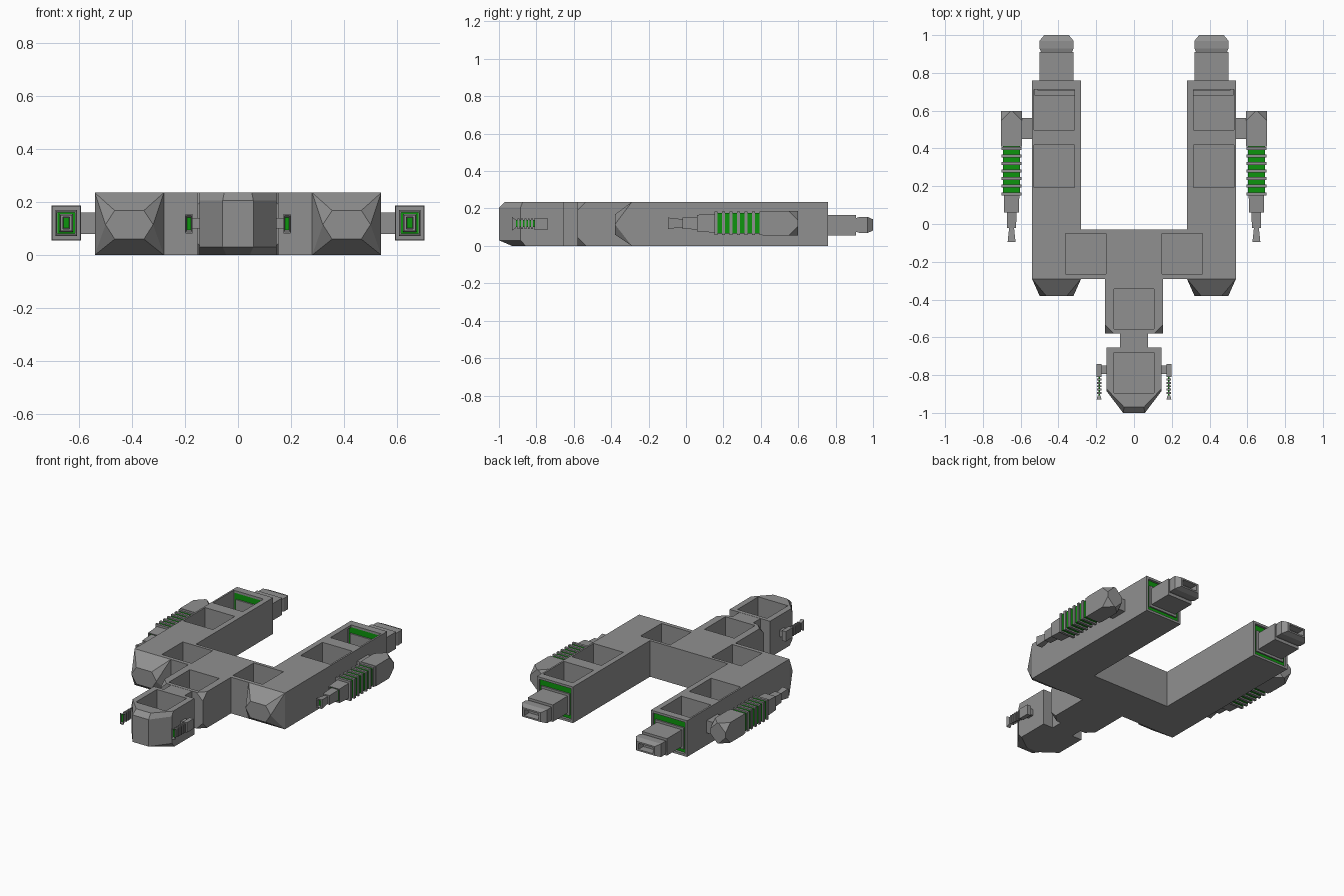
import bpy, bmesh

if "Cube" in bpy.data.objects:
    bpy.data.objects.remove(bpy.data.objects["Cube"])


def make_mat(name, col):
    m = bpy.data.materials.new(name)
    m.diffuse_color = (*col, 1)
    m.use_nodes = True
    m.node_tree.nodes["Principled BSDF"].inputs["Base Color"].default_value = m.diffuse_color
    return m


green = make_mat("green_glow", (0.004, 0.3, 0.004))
grey = make_mat("dark_grey", (0.28, 0.28, 0.28))
ZC = 0.118  # mid height of the hull


def finish(bm, name, mirror=False, mat=None):
    bmesh.ops.recalc_face_normals(bm, faces=bm.faces)
    me = bpy.data.meshes.new(name)
    bm.to_mesh(me)
    bm.free()
    ob = bpy.data.objects.new(name, me)
    bpy.context.collection.objects.link(ob)
    me.materials.append(mat or grey)
    if mirror:
        ob.modifiers.new("mirror", 'MIRROR').use_mirror_merge = False
    return ob


def add_box(bm, x0, x1, y0, y1, z0, z1):
    vs = bmesh.ops.create_cube(bm, size=1)['verts']
    for v in vs:
        v.co = ((x0 + x1) / 2 + v.co.x * (x1 - x0), (y0 + y1) / 2 + v.co.y * (y1 - y0),
                (z0 + z1) / 2 + v.co.z * (z1 - z0))
    return vs


def boxes(name, items, mirror=True, mat=None):
    bm = bmesh.new()
    for b in items:
        add_box(bm, *b)
    return finish(bm, name, mirror, mat)


def corner_box(name, dims, test, offset, mirror):
    """Box whose chosen corners are cut off."""
    bm = bmesh.new()
    vs = [v for v in add_box(bm, *dims) if test(v.co)]
    bmesh.ops.bevel(bm, geom=vs, offset=offset, segments=1, affect='VERTICES')
    return finish(bm, name, mirror)


def loft(name, rings, mirror=False, mat=None):
    """Skin closed rings of equal point count and cap both ends."""
    bm = bmesh.new()
    rows = [[bm.verts.new(p) for p in r] for r in rings]
    n = len(rows[0])
    for a, b in zip(rows, rows[1:]):
        for i in range(n):
            j = (i + 1) % n
            bm.faces.new((a[i], a[j], b[j], b[i]))
    bm.faces.new(rows[0])
    bm.faces.new(rows[-1])
    return finish(bm, name, mirror, mat)


def rect(xc, y, hx, hz, zc=ZC):
    return [(xc - hx, y, zc - hz), (xc + hx, y, zc - hz), (xc + hx, y, zc + hz), (xc - hx, y, zc + hz)]


def cut(ob, items):
    cutter = boxes("cutter", items, mirror=False)
    cutter.hide_render = True
    m = ob.modifiers.new("cut", 'BOOLEAN')
    m.operation, m.solver, m.object = 'DIFFERENCE', 'EXACT', cutter
    bpy.context.view_layer.objects.active = ob
    bpy.ops.object.modifier_apply(modifier=m.name)
    bpy.data.objects.remove(cutter)


def pit(xc, yc, hy=0.107):
    return (xc - 0.107, xc + 0.107, yc - hy, yc + hy, 0.03, 0.3)


# U-shaped main hull: two arms and a cross bar, with open top bays
half = [(0.54, -0.29), (0.54, 0.76), (0.28, 0.76), (0.28, -0.03)]
plan = half + [(-x, y) for x, y in reversed(half)]
hull = loft("main_hull", [[(x, y, z) for x, y in plan] for z in (0, 0.235)])
cut(hull, [pit(s * 0.422, y, h) for s in (-1, 1) for y, h in ((0.605, 0.107), (0.305, 0.112))]
    + [pit(s * 0.255, -0.157) for s in (-1, 1)])
cut(hull, [(min(s * 0.295, s * 0.525), max(s * 0.295, s * 0.525), 0.68, 0.8, 0.015, 0.22) for s in (-1, 1)])

# faceted noses on the arms
bm = bmesh.new()
pts = [(0.41 + a * 0.13, -0.29, z) for a in (-1, 1) for z in (0, 0.235)]
pts += [(0.41 + a * 0.09, -0.38, 0.115) for a in (-1, 1)]
pts += [(0.41 + a * 0.055, -0.38, z) for a in (-1, 1) for z in (0.06, 0.168)]
for p in pts:
    bm.verts.new(p)
bmesh.ops.convex_hull(bm, input=bm.verts)
finish(bm, "arm_nose", True)

# neck block with clipped front corners, and link to the head
neck = corner_box("neck", (-0.153, 0.153, -0.58, -0.29, 0, 0.235), lambda c: c.y < -0.5, 0.045, False)
cut(neck, [pit(0, -0.45)])
boxes("neck_link", [(-0.075, 0.075, -0.66, -0.575, 0.0, 0.234)], mirror=False)


# head: six-sided plan with chamfered front rims
def head_ring(z, i):
    h = [(0.145, -0.655), (0.145, -0.885 + i * 0.4), (0.058 - i * 0.2, -1.0 + i)]
    return [(x, y, z) for x, y in h] + [(-x, y, z) for x, y in reversed(h)]


head = loft("head", [head_ring(0, 0.07), head_ring(0.03, 0), head_ring(0.205, 0), head_ring(0.235, 0.03)])
cut(head, [pit(0, -0.787)])

# rear engines: collar, green seal, body and hollow nozzle
E = 0.41
loft("engine_collar", [rect(E, 0.708, 0.102, 0.07, 0.11), rect(E, 0.757, 0.102, 0.07, 0.11)], True)
loft("engine_seal", [rect(E, 0.716, 0.117, 0.1), rect(E, 0.748, 0.117, 0.1)], True, green)
loft("engine_body", [rect(E, 0.74, 0.09, 0.055, 0.11), rect(E, 0.91, 0.09, 0.055, 0.11)], True)
loft("engine_nozzle", [rect(E, y, hx, hz, 0.112) for y, hx, hz in
     ((0.905, 0.08, 0.036), (0.93, 0.09, 0.043), (0.97, 0.09, 0.043), (1.0, 0.065, 0.03),
      (1.0, 0.052, 0.02), (0.95, 0.052, 0.02))], True)

# large side guns with recessed glowing rings in the stepped barrel
G = 0.648
boxes("gun_mount", [(0.535, 0.6, 0.45, 0.56, 0.08, 0.16)])
corner_box("gun_housing", (G - 0.055, G + 0.055, 0.41, 0.598, 0.055, 0.187), lambda c: c.y > 0.5, 0.05, True)
loft("gun_core", [rect(G, 0.16, 0.045, 0.055, 0.121), rect(G, 0.415, 0.045, 0.055, 0.121)], True, green)
boxes("gun_ribs", [(G - 0.053, G + 0.053, y, y + 0.016, 0.057, 0.185)
                   for y in [0.152 + i * 0.04 for i in range(7)]])
loft("gun_barrel", [rect(G, y, hx, hz, 0.121) for y, hx, hz in
     ((0.16, 0.041, 0.05), (0.06, 0.039, 0.045), (0.06, 0.034, 0.04), (0.075, 0.034, 0.04),
      (0.075, 0.026, 0.034), (-0.02, 0.024, 0.03), (-0.02, 0.013, 0.022), (-0.095, 0.021, 0.03),
      (-0.095, 0.013, 0.023), (-0.075, 0.011, 0.02))], True)
boxes("gun_barrel_glow", [(G - 0.033, G + 0.033, 0.07, 0.078, 0.082, 0.16),
                          (G - 0.01, G + 0.01, -0.08, -0.07, 0.102, 0.14)], mat=green)

# small ribbed guns on the head
S = 0.185
boxes("head_gun_mount", [(0.14, 0.175, -0.795, -0.75, 0.1, 0.14)])
boxes("head_gun_housing", [(S - 0.014, S + 0.014, -0.81, -0.74, 0.085, 0.15)])
boxes("head_gun_ribs", [(S - 0.012, S + 0.012, y, y + 0.01, 0.09, 0.147)
                        for y in [-0.9 + i * 0.018 for i in range(5)]])
boxes("head_gun_core", [(S - 0.004, S + 0.004, -0.915, -0.8, 0.1, 0.138)], mat=green)
loft("head_gun_muzzle", [rect(S, y, hx, hz) for y, hx, hz in
     ((-0.908, 0.008, 0.022), (-0.93, 0.013, 0.036), (-0.93, 0.01, 0.031), (-0.918, 0.008, 0.024))], True)
boxes("head_gun_glow", [(S - 0.008, S + 0.008, -0.921, -0.917, 0.094, 0.142)], mat=green)
